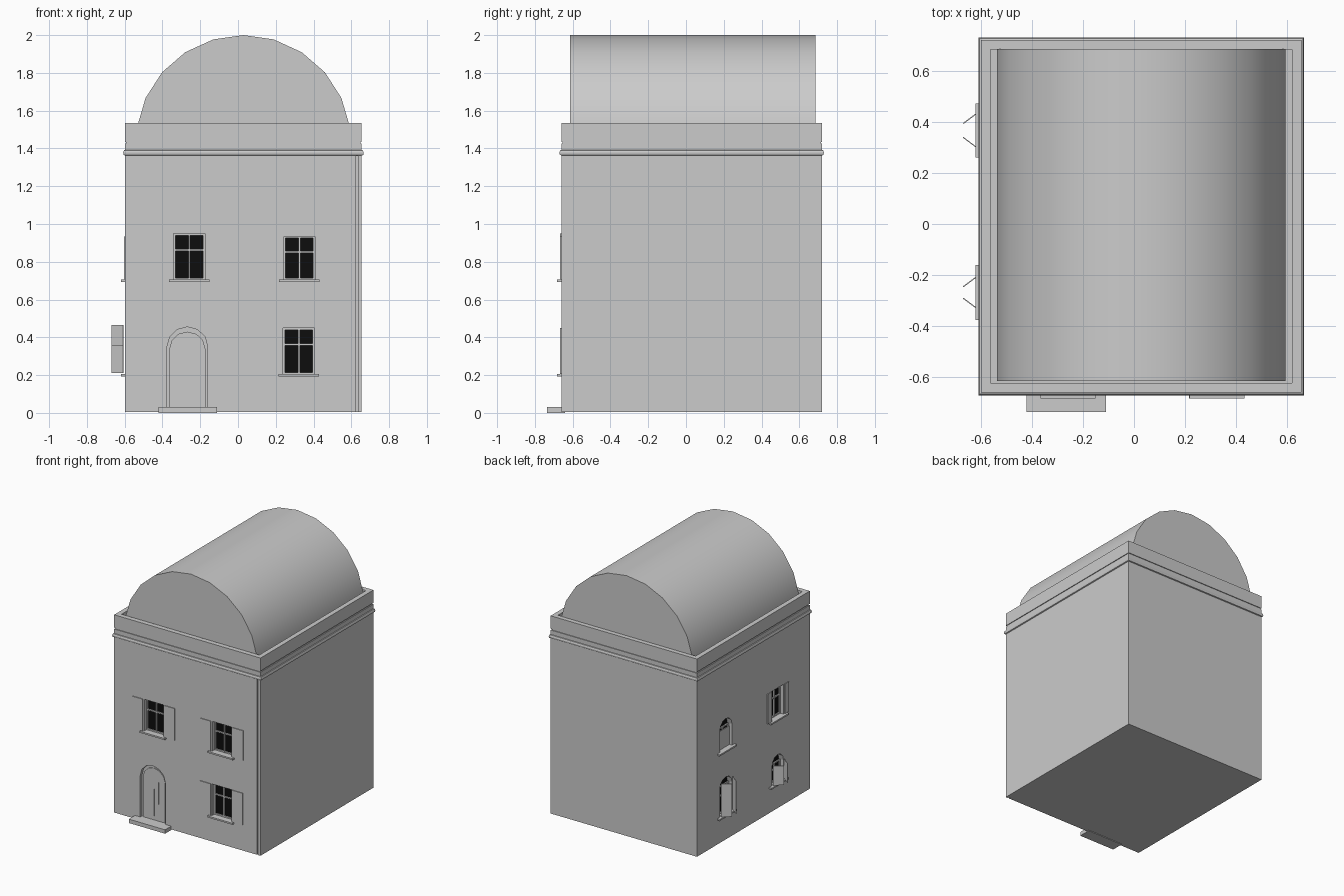
import bpy, bmesh, math

cube = bpy.data.objects.get("Cube")
if cube:
    bpy.data.objects.remove(cube, do_unlink=True)

X0, X1, Y0, Y1 = -0.598, 0.655, -0.66, 0.72


def material(name, value):
    m = bpy.data.materials.new(name)
    m.use_nodes = True
    col = (value, value, value, 1)
    m.diffuse_color = col
    m.node_tree.nodes["Principled BSDF"].inputs["Base Color"].default_value = col
    return m


STONE = material("pale grey plaster", 0.6)
GLASS = material("black glass", 0.004)


def finish(name, bm, mat):
    bmesh.ops.recalc_face_normals(bm, faces=bm.faces)
    mesh = bpy.data.meshes.new(name)
    bm.to_mesh(mesh)
    bm.free()
    mesh.materials.append(mat)
    obj = bpy.data.objects.new(name, mesh)
    bpy.context.collection.objects.link(obj)
    return obj


def front(u, d, z):
    return (u, Y0 - d, z)


def side(u, d, z):
    return (X0 - d, u, z)


def add_prism(bm, wall, profile, d0, d1):
    """Extrude a (u, z) outline between two depths out from a wall."""
    a = [bm.verts.new(wall(u, d0, z)) for u, z in profile]
    b = [bm.verts.new(wall(u, d1, z)) for u, z in profile]
    bm.faces.new(a)
    bm.faces.new(b)
    for i in range(len(a)):
        j = (i + 1) % len(a)
        bm.faces.new((a[i], a[j], b[j], b[i]))


def prism(name, wall, profile, d0, d1, mat=STONE):
    bm = bmesh.new()
    add_prism(bm, wall, profile, d0, d1)
    return finish(name, bm, mat)


def rect(u0, u1, z0, z1):
    return [(u0, z0), (u1, z0), (u1, z1), (u0, z1)]


def arch(c, w, z0, spring, top, n=6):
    pts = [(c - w / 2, z0), (c + w / 2, z0)]
    for i in range(n + 1):
        a = math.pi * i / n
        pts.append((c + w / 2 * math.cos(a), spring + (top - spring) * math.sin(a)))
    return pts


def tiers(name, loops):
    """Stack rectangular loops (inset, z) around the plan and cap the ends."""
    bm = bmesh.new()
    rings = [[bm.verts.new(p) for p in ((X0 + i, Y0 + i, z), (X1 - i, Y0 + i, z),
                                        (X1 - i, Y1 - i, z), (X0 + i, Y1 - i, z))]
             for i, z in loops]
    for r, s in zip(rings, rings[1:]):
        for k in range(4):
            j = (k + 1) % 4
            bm.faces.new((r[k], r[j], s[j], s[k]))
    bm.faces.new(rings[0])
    bm.faces.new(rings[-1])
    return finish(name, bm, STONE)


# Main walls, cornice and parapet
walls = tiers("walls", [(0, 0.005), (0, 1.425)])
tiers("cornice", [(0.002, 1.362), (-0.008, 1.366), (-0.01, 1.378), (-0.006, 1.39), (0.002, 1.392)])
tiers("parapet", [(0.006, 1.42), (0.006, 1.435), (0, 1.435), (0, 1.535),
                  (0.037, 1.535), (0.037, 1.45)])

# Barrel roof
R, CX, CZ = 0.57, 0.029, 1.43
barrel = [(CX + R * math.cos(a), CZ + R * math.sin(a))
          for a in (math.pi / 2 + 2 * math.pi * k / 22 for k in range(-6, 7))]
roof = prism("barrel_roof", front, barrel, -0.045, -1.345)
bpy.context.view_layer.objects.active = roof
roof.select_set(True)
bpy.ops.object.shade_smooth_by_angle(angle=math.radians(30))
roof.select_set(False)

cutter = bmesh.new()


def sill(name, wall, c, w, z):
    prism(name, wall, rect(c - w / 2, c + w / 2, z - 0.012, z), -0.02, 0.022)


def bars(name, wall, c, w, z0, z1):
    """Sash frame and glazing bars just in front of the glass."""
    bm = bmesh.new()
    t = 0.005
    for u in (c - w / 2 + t, c, c + w / 2 - t):
        add_prism(bm, wall, rect(u - t, u + t, z0, z1), -0.036, -0.026)
    for z in (z0 + t, z0 + (z1 - z0) * 0.64, z1 - t):
        add_prism(bm, wall, rect(c - w / 2, c + w / 2, z - t, z + t), -0.037, -0.027)
    finish(name + "_bars", bm, STONE)


def square_window(name, wall, c, z0, z1, w=0.165, leaf=0.09):
    add_prism(cutter, wall, rect(c - w / 2, c + w / 2, z0, z1), -0.045, 0.05)
    prism(name + "_glass", wall, rect(c - w / 2, c + w / 2, z0, z1), -0.05, -0.04, GLASS)
    bars(name, wall, c, w, z0, z1)
    sill(name + "_sill", wall, c, 0.215, z0)
    for s, label in ((-1, "a"), (1, "b")):
        u0, u1 = sorted((c + s * (w / 2 + 0.01), c + s * (w / 2 + 0.01 + leaf)))
        prism(name + "_shutter_" + label, wall, rect(u0, u1, z0, z1), -0.002, 0.006)


def arched_window(name, c, w, z0, spring, top, leaf_top=None):
    outline = arch(c, w, z0, spring, top)
    add_prism(cutter, side, outline, -0.045, 0.05)
    prism(name + "_glass", side, outline, -0.05, -0.04, GLASS)
    bars(name, side, c, w, z0, spring)
    sill(name + "_sill", side, c, 0.21, z0)
    if leaf_top is None:
        # Closed inner leaves below the arch
        prism(name + "_inner_shutter", side, rect(c - w / 2, c + w / 2, z0, spring - 0.02), -0.03, -0.022)
        return
    # Half-open leaves hinged at the jambs
    for s, label in ((-1, "a"), (1, "b")):
        def plan(u, d, z, s=s):
            return side(c + s * (w / 2 - 0.75 * u - 0.5 * d), 0.01 + u - 0.5 * d, z)
        prism(name + "_shutter_" + label, plan, rect(0, 0.062, z0 + 0.005, leaf_top), 0, 0.006)


# Front windows
square_window("front_upper_right_window", front, -0.258, 0.705, 0.95)
square_window("front_upper_left_window", front, 0.325, 0.705, 0.935)
square_window("front_lower_left_window", front, 0.322, 0.205, 0.45)

# Side windows
square_window("side_upper_front_window", side, -0.268, 0.705, 0.935, 0.14, 0.05)
arched_window("side_upper_back_window", 0.366, 0.15, 0.705, 0.87, 0.94)
arched_window("side_lower_back_window", 0.366, 0.15, 0.205, 0.42, 0.49, 0.465)
arched_window("side_lower_front_window", -0.268, 0.14, 0.205, 0.35, 0.42, 0.36)

# Door, its planks and the doorstep
DC = -0.268
add_prism(cutter, front, arch(DC, 0.215, 0.03, 0.35, 0.455), -0.03, 0.05)
prism("door_surround", front, arch(DC, 0.215, 0.03, 0.35, 0.455), -0.035, -0.024)
prism("door", front, arch(DC, 0.19, 0.03, 0.34, 0.43), -0.03, -0.016)
for k, (u, z0, z1) in enumerate([(0.0, 0.06, 0.27), (0.04, 0.16, 0.33), (0.08, 0.28, 0.33), (-0.04, 0.06, 0.27)]):
    prism("door_plank_line_%d" % (k + 1), front, rect(DC + u - 0.002, DC + u + 0.002, z0, z1), -0.017, -0.013)
prism("doorstep", front, rect(-0.42, -0.11, 0, 0.03), -0.02, 0.075)

# Groove beside the front left corner
add_prism(cutter, front, rect(0.626, 0.634, 0, 1.36), -0.012, 0.05)

# Cut all openings out of the walls
cut = finish("opening_cutter", cutter, STONE)
mod = walls.modifiers.new("openings", 'BOOLEAN')
mod.operation = 'DIFFERENCE'
mod.solver = 'EXACT'
mod.object = cut
bpy.context.view_layer.objects.active = walls
bpy.ops.object.modifier_apply(modifier=mod.name)
bpy.data.objects.remove(cut, do_unlink=True)
